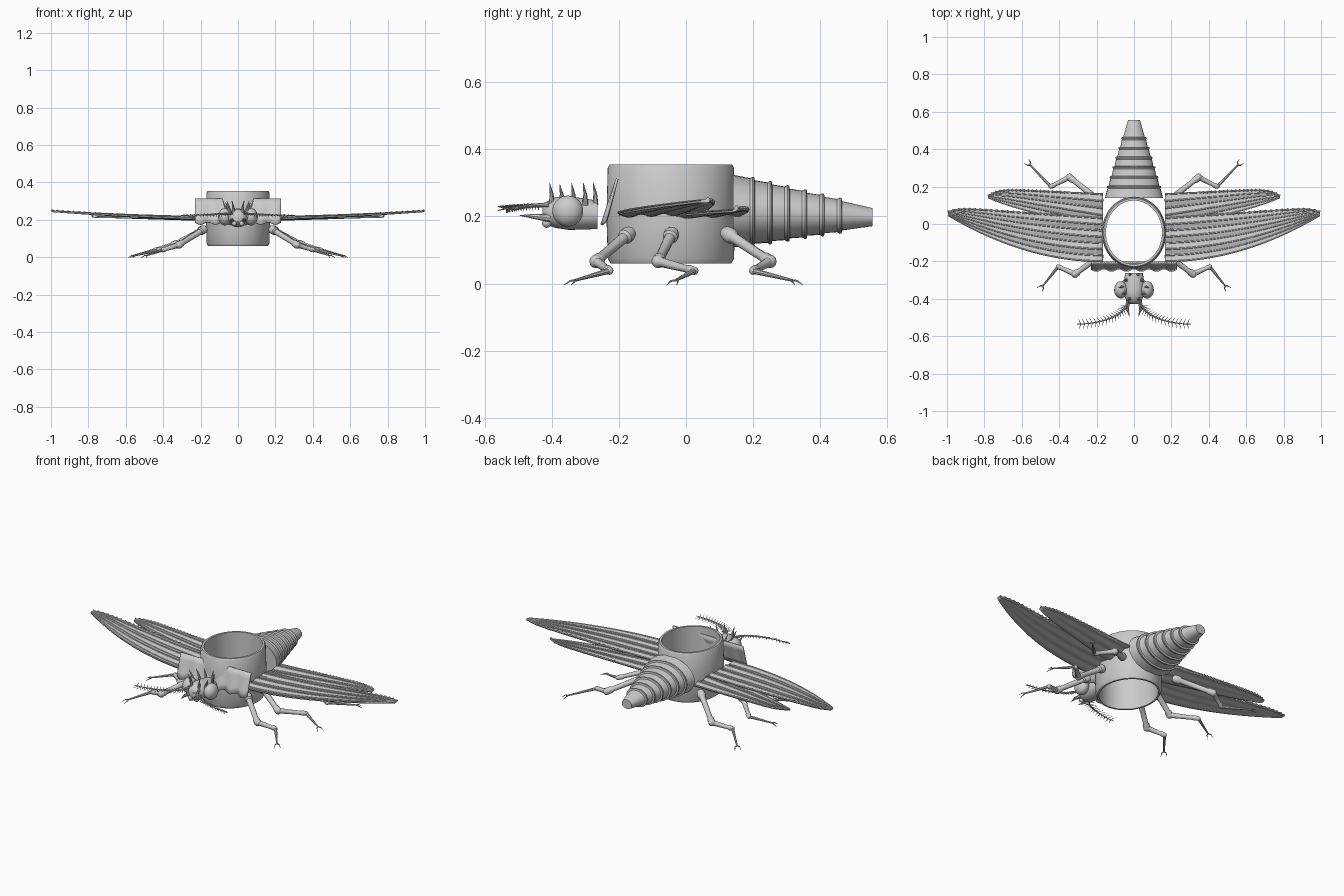
import bpy, bmesh, math
from mathutils import Vector

cube = bpy.data.objects.get("Cube")
if cube:
    bpy.data.objects.remove(cube)

grey = bpy.data.materials.new("plain grey")
grey.use_nodes = True
COLOUR = (0.6, 0.6, 0.6, 1)
grey.diffuse_color = COLOUR
grey.node_tree.nodes["Principled BSDF"].inputs["Base Color"].default_value = COLOUR


def finish(name, bm, angle=40, thickness=0):
    """Turn a bmesh into a smooth shaded object."""
    bmesh.ops.recalc_face_normals(bm, faces=bm.faces)
    mesh = bpy.data.meshes.new(name)
    bm.to_mesh(mesh)
    bm.free()
    mesh.materials.append(grey)
    obj = bpy.data.objects.new(name, mesh)
    bpy.context.collection.objects.link(obj)
    if thickness:
        solid = obj.modifiers.new("thickness", "SOLIDIFY")
        solid.thickness = thickness
        solid.offset = 0
    bpy.ops.object.select_all(action="DESELECT")
    bpy.context.view_layer.objects.active = obj
    obj.select_set(True)
    bpy.ops.object.shade_smooth_by_angle(angle=math.radians(angle))
    return obj


def skin(bm, rings, caps=True, closed=False):
    """Bridge rings of points, optionally joining the last to the first."""
    loops = [[bm.verts.new(p) for p in ring] for ring in rings]
    n = len(loops[0])
    for a, b in zip(loops, loops[1:] + (loops[:1] if closed else [])):
        for i in range(n):
            j = (i + 1) % n
            bm.faces.new((a[i], a[j], b[j], b[i]))
    if caps and not closed:
        bm.faces.new(loops[0])
        bm.faces.new(loops[-1])


def tube(bm, pts, radii, sides=8):
    """Round tube along a path with a radius at each point."""
    pts = [Vector(p) for p in pts]
    rings = []
    for i, p in enumerate(pts):
        d = (pts[min(i + 1, len(pts) - 1)] - pts[max(i - 1, 0)]).normalized()
        side = d.cross(Vector((0, 0, 1)))
        side = side.normalized() if side.length > 0.05 else Vector((1, 0, 0))
        up = side.cross(d).normalized()
        rings.append([p + (side * math.cos(a) + up * math.sin(a)) * radii[i]
                      for a in (math.tau * k / sides for k in range(sides))])
    skin(bm, rings)


def segment(bm, a, b, profile, sides=12):
    """Straight limb piece; profile holds (fraction, radius) pairs."""
    a, b = Vector(a), Vector(b)
    tube(bm, [a.lerp(b, t) for t, _ in profile], [r for _, r in profile], sides)


def ball(bm, centre, scale, seg=24):
    made = bmesh.ops.create_uvsphere(bm, u_segments=seg, v_segments=seg // 2, radius=1)
    for v in made["verts"]:
        v.co = Vector(centre) + Vector(v.co[i] * scale[i] for i in range(3))


def cross_section(y, z, rx, rz, n=32):
    return [(rx * math.cos(math.tau * k / n), y, z + rz * math.sin(math.tau * k / n))
            for k in range(n)]


# Open thorax ring
bm = bmesh.new()
outline = [(-0.008, 0.06), (0, 0.075), (0.004, 0.2), (0, 0.345), (-0.006, 0.355),
           (-0.018, 0.355), (-0.018, 0.06)]
skin(bm, [[((0.168 + o) * math.cos(math.tau * k / 64),
            -0.045 + (0.188 + o) * math.sin(math.tau * k / 64), z) for k in range(64)]
          for o, z in outline], closed=True)
finish("thorax_ring", bm)

# Tapered abdomen with a raised lip at the end of each segment
bm = bmesh.new()
START, END = 0.14, 0.555


def abdomen_ring(y, flare):
    t = (y - START) / (END - START)
    return cross_section(y, 0.216 - 0.018 * t, 0.155 - 0.123 * t + flare,
                         0.108 - 0.081 * t + flare)


rings = [abdomen_ring(START, 0)]
for k in range(6):
    y = 0.2 + 0.052 * k
    rings += [abdomen_ring(y - 0.01, 0.002), abdomen_ring(y - 0.002, 0.008),
              abdomen_ring(y + 0.003, 0.008), abdomen_ring(y + 0.005, -0.001)]
rings.append(abdomen_ring(END, 0))
skin(bm, rings)
finish("abdomen", bm, 30)

# Wavy slanted shield between head and thorax
bm = bmesh.new()
N = 40
rows = []
for j in range(5):
    v = j / 4
    rows.append([bm.verts.new((-0.23 + 0.46 * i / N,
                               -0.245 + 0.04 * v + 0.007 * math.cos(i * 0.9 - 18) * (1 - v),
                               0.18 + 0.132 * v + 0.006 * math.cos(i * 0.9 - 18) * (1 - v)))
                 for i in range(N + 1)])
for a, b in zip(rows, rows[1:]):
    for i in range(N):
        bm.faces.new((a[i], a[i + 1], b[i + 1], b[i]))
finish("neck_shield", bm, thickness=0.008)

# Head
bm = bmesh.new()
skin(bm, [cross_section(*s) for s in (
    (-0.263, 0.205, 0.047, 0.042), (-0.3, 0.207, 0.053, 0.046), (-0.35, 0.21, 0.056, 0.05),
    (-0.39, 0.212, 0.05, 0.046), (-0.415, 0.21, 0.036, 0.034), (-0.427, 0.208, 0.018, 0.018))])
finish("head", bm)

bm = bmesh.new()
for s in (1, -1):
    ball(bm, (s * 0.07, -0.352, 0.216), (0.036, 0.046, 0.046), 32)
finish("eyes", bm)

# Spines on the crown
bm = bmesh.new()
for s in (1, -1):
    for x, y, h in ((0.02, -0.27, 0.3), (0.04, -0.3, 0.3), (0.055, -0.335, 0.3),
                    (0.045, -0.37, 0.295), (0.022, -0.4, 0.3)):
        tube(bm, [(s * x, y, 0.235), (s * x * 1.2, y, 0.265), (s * x * 1.5, y - 0.006, h)],
             [0.009, 0.006, 0.0008], 8)
finish("head_spines", bm)

# Mouth parts
bm = bmesh.new()
for s in (1, -1):
    tube(bm, [(s * 0.03, -0.405, 0.195), (s * 0.035, -0.45, 0.2), (s * 0.025, -0.495, 0.203)],
         [0.012, 0.008, 0.001])
    ball(bm, (s * 0.02, -0.415, 0.18), (0.014, 0.014, 0.014), 12)
finish("mandibles", bm)

# Feathered antennae
bm = bmesh.new()
for s in (1, -1):
    path = []
    for k in range(21):
        a = k / 20 * math.pi / 2
        path.append(Vector((s * (0.305 - 0.27 * math.cos(a)), -0.41 - 0.125 * math.sin(a),
                            0.235 - 0.012 * k / 20)))
    tube(bm, path, [0.007 - 0.005 * k / 20 for k in range(21)])
    for k in range(3, 20):
        d = (path[k + 1] - path[k - 1]).normalized()
        out = d.cross(Vector((0, 0, 1)))
        for side in (1, -1):
            tip = path[k] + out * side * 0.026 + d * 0.012 + Vector((0, 0, 0.006 * side))
            tube(bm, [path[k], tip], [0.0022, 0.0008], 4)
        tube(bm, [path[k], path[k] - Vector((0, 0, 0.014))], [0.002, 0.0008], 4)
finish("antennae", bm)

# Legs: hip, knee, ankle and toe for each pair
LEGS = {"front": ((0.175, -0.165, 0.153), (0.315, -0.268, 0.066), (0.405, -0.228, 0.038), (0.487, -0.33, 0.01)),
        "middle": ((0.18, -0.04, 0.153), (0.32, -0.083, 0.066), (0.43, 0.025, 0.038), (0.545, -0.03, 0.01)),
        "rear": ((0.175, 0.117, 0.153), (0.345, 0.25, 0.066), (0.445, 0.2, 0.038), (0.555, 0.315, 0.01))}
for name, joints in LEGS.items():
    for s, hand in ((1, "left"), (-1, "right")):
        bm = bmesh.new()
        hip, knee, ankle, toe = [Vector((s * x, y, z)) for x, y, z in joints]
        segment(bm, hip, knee, [(0, 0.019), (0.06, 0.023), (0.16, 0.023), (0.2, 0.016),
                                (0.85, 0.014), (0.9, 0.019), (1, 0.017)])
        ball(bm, knee, (0.02, 0.02, 0.02), 12)
        segment(bm, knee, ankle, [(0, 0.017), (0.15, 0.014), (0.8, 0.011), (0.86, 0.014), (1, 0.012)])
        ball(bm, ankle, (0.012, 0.012, 0.012), 12)
        segment(bm, ankle, toe, [(0, 0.009), (0.4, 0.007), (1, 0.004)], 8)
        d = (toe - ankle).normalized()
        side = d.cross(Vector((0, 0, 1)))
        for w in (1, -1):
            tube(bm, [toe, toe + d * 0.01 + side * w * 0.012,
                      toe + d * 0.03 + side * w * 0.017 - Vector((0, 0, 0.008))],
                 [0.004, 0.003, 0.0008], 6)
        finish(name + "_leg_" + hand, bm)


# Wings: functions give leading edge, trailing edge and height along the span
def fore(t, v):
    lead, trail = -0.2 + 0.245 * t * t, 0.03 + 0.06 * t - 0.025 * t ** 16
    return (0.165 + 0.83 * t, lead + (trail - lead) * v,
            0.203 + 0.042 * t ** 1.4 + 0.008 * v * (1 - t) + 0.004 * math.cos(v * 22) * (1 - t))


def hind(t, v):
    lead, trail = -0.03 + 0.15 * t + 0.02 * t ** 6, 0.16 + 0.03 * t - 0.04 * t ** 12
    return (0.165 + 0.615 * t, lead + (trail - lead) * v,
            0.2 + 0.015 * t + 0.006 * v + 0.004 * math.cos(v * 16) * (1 - t))


for name, shape, veins in (("fore", fore, 7), ("hind", hind, 5)):
    for s, hand in ((1, "left"), (-1, "right")):
        def at(t, v):
            x, y, z = shape(t, v)
            return Vector((s * x, y, z))

        bm = bmesh.new()
        grid = [[bm.verts.new(at(i / 40, j / 28)) for j in range(29)] for i in range(41)]
        for a, b in zip(grid, grid[1:]):
            for j in range(28):
                bm.faces.new((a[j], a[j + 1], b[j + 1], b[j]))
        finish(name + "_wing_" + hand, bm, 60, 0.008)
        bm = bmesh.new()
        lift = Vector((0, 0, 0.004))
        for k in range(veins + 1):
            tube(bm, [at(i / 40, k / veins) + lift for i in range(41)],
                 [0.0045 - 0.002 * i / 40 for i in range(41)], 6)
        # Beaded trailing edge
        tube(bm, [at(0.3 + 0.7 * i / 60, 1) + lift for i in range(61)],
             [0.008 if i % 3 == 0 else 0.003 for i in range(61)], 6)
        finish(name + "_wing_veins_" + hand, bm)
